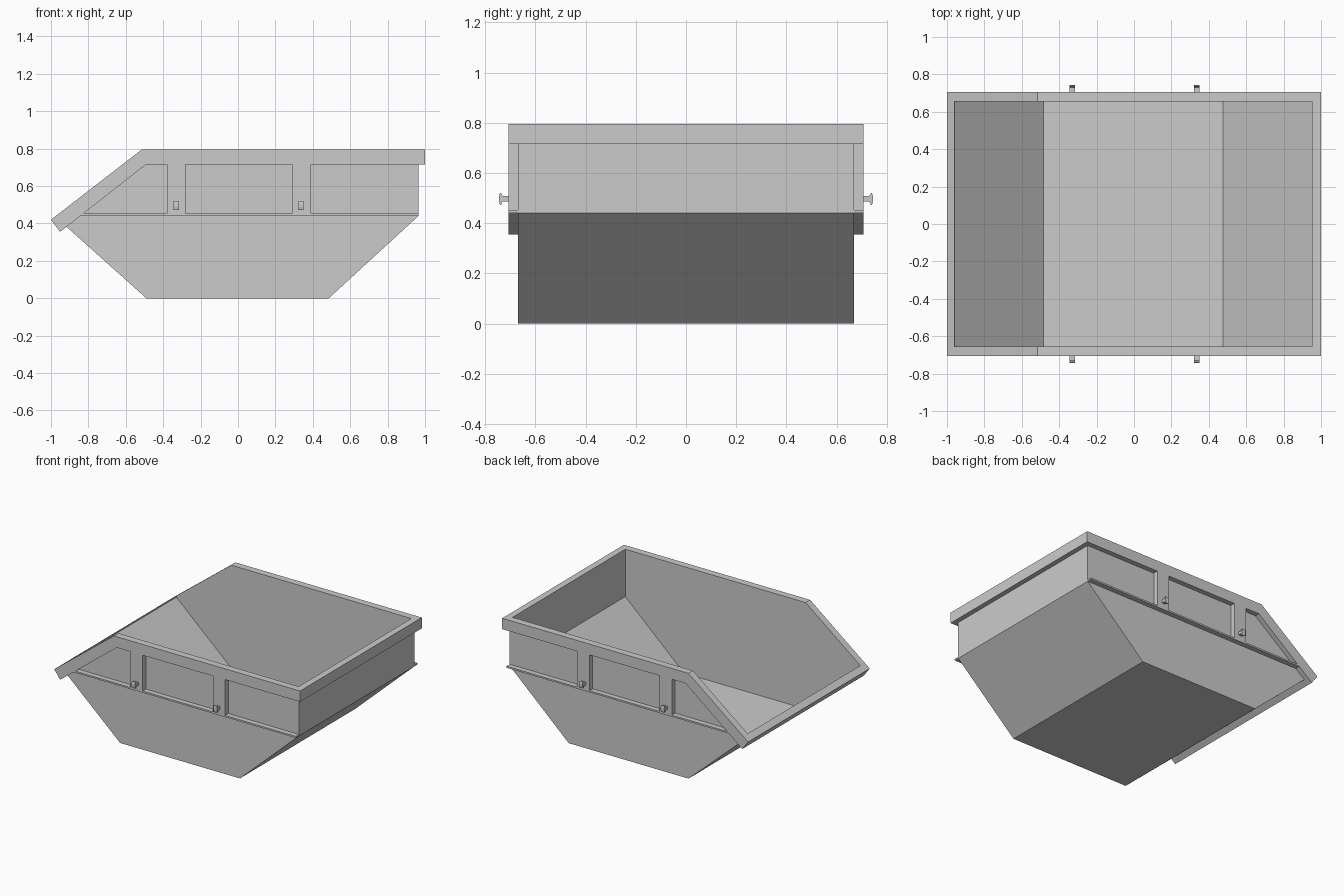
import bpy, bmesh
from mathutils import Vector

if "Cube" in bpy.data.objects:
    bpy.data.objects.remove(bpy.data.objects["Cube"])

HALF = 0.707      # outer half width of rim and ribs
SHELL = 0.67      # outer half width of tub
INNER = 0.655     # half width of the cavity


def prism(name, pts, lo, hi, axis='Y'):
    """Extrude a closed outline along Y (points are x,z) or X (points are y,z)."""
    def place(p, t):
        return (p[0], t, p[1]) if axis == 'Y' else (t, p[0], p[1])
    bm = bmesh.new()
    face = bm.faces.new([bm.verts.new(place(p, lo)) for p in pts])
    ext = bmesh.ops.extrude_face_region(bm, geom=[face])
    moved = [g for g in ext['geom'] if isinstance(g, bmesh.types.BMVert)]
    offset = Vector(place((0, 0), hi - lo))
    bmesh.ops.translate(bm, verts=moved, vec=offset)
    bmesh.ops.recalc_face_normals(bm, faces=bm.faces)
    mesh = bpy.data.meshes.new(name)
    bm.to_mesh(mesh)
    bm.free()
    ob = bpy.data.objects.new(name, mesh)
    bpy.context.collection.objects.link(ob)
    return ob


def cut(ob, cutter):
    mod = ob.modifiers.new("cavity", 'BOOLEAN')
    mod.operation = 'DIFFERENCE'
    mod.solver = 'EXACT'
    mod.object = cutter
    bpy.context.view_layer.objects.active = ob
    bpy.ops.object.modifier_apply(modifier=mod.name)


# Tub and rim outlines seen from the side
tub = prism("tub", [(-0.49, 0), (0.485, 0), (0.965, 0.44), (0.965, 0.715),
                    (-0.492, 0.715), (-0.917, 0.382)], -SHELL, SHELL)
rim = prism("rim", [(-1, 0.42), (-0.952, 0.355), (-0.917, 0.382), (-0.492, 0.715),
                    (1, 0.715), (1, 0.795), (-0.515, 0.795)], -HALF, HALF)

# Cavity that hollows both
cavity = prism("cavity_cutter", [(-0.485, 0.012), (0.477, 0.012), (0.952, 0.447), (0.952, 1),
                                 (-0.96, 1), (-0.96, 0.44)], -INNER, INNER)
for part in (tub, rim):
    cut(part, cavity)
bpy.data.objects.remove(cavity)

for side, s in (("front", -1), ("back", 1)):
    # Thin ledge under the side panels
    prism(f"{side}_ledge", [(-0.843, 0.44), (0.965, 0.44), (0.965, 0.452), (-0.828, 0.452)],
          s * SHELL, s * HALF)
    for i, x in enumerate((-0.33, 0.34)):
        # Upright rib between panels
        prism(f"{side}_rib_{i}", [(x - 0.05, 0.452), (x + 0.05, 0.452),
                                  (x + 0.05, 0.715), (x - 0.05, 0.715)], s * SHELL, s * HALF)
        # Lifting lug with flared head
        half = [(0.70, 0.011), (0.731, 0.011), (0.737, 0.024), (0.741, 0.024), (0.744, 0.01)]
        outline = [(s * y, 0.497 - z) for y, z in half]
        outline += [(s * y, 0.497 + z) for y, z in reversed(half)]
        lx = x - 0.005 if i else x
        prism(f"{side}_lug_{i}", outline, lx - 0.015, lx + 0.015, 'X')
